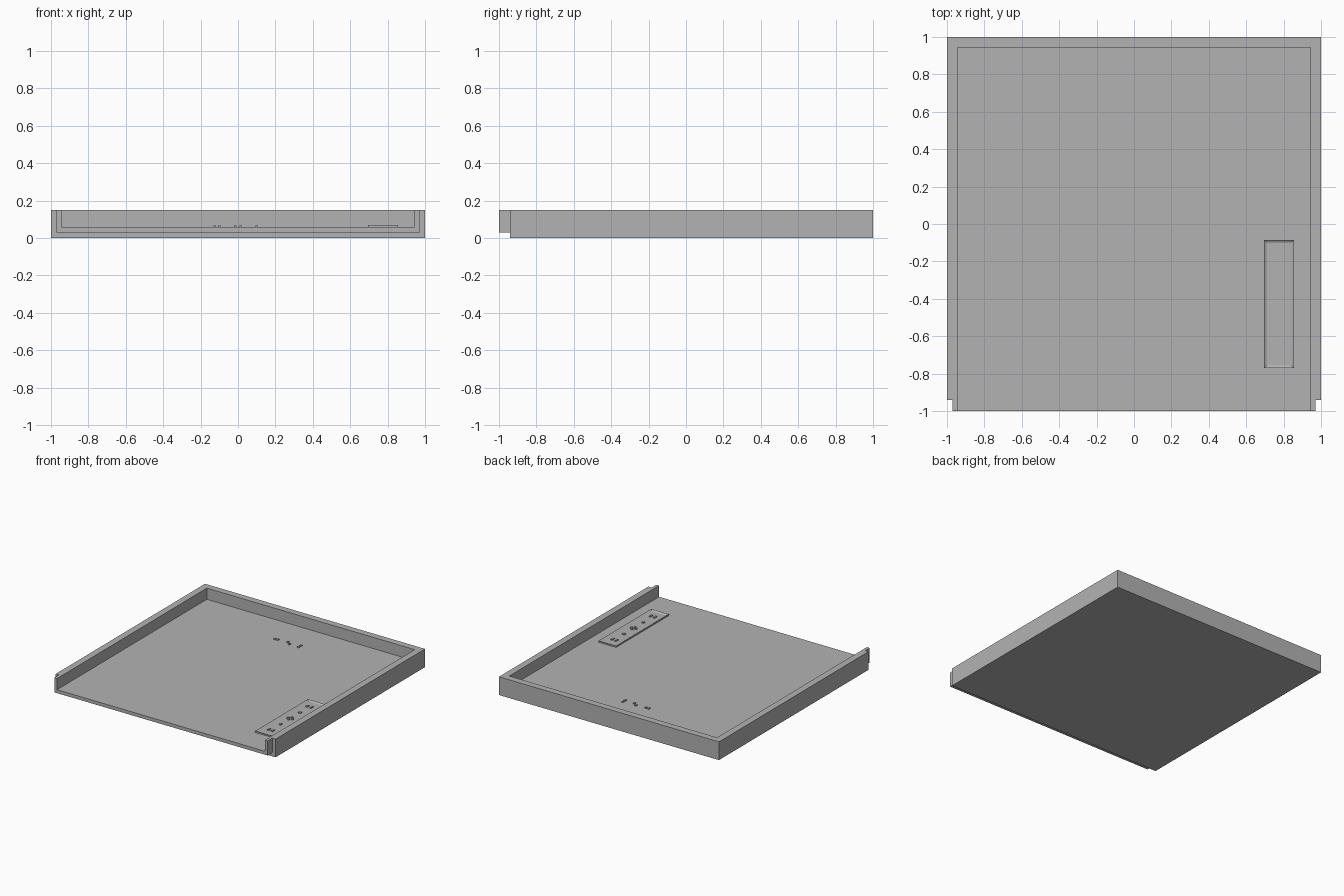
import bpy, bmesh

if "Cube" in bpy.data.objects:
    bpy.data.objects.remove(bpy.data.objects["Cube"])

grey = bpy.data.materials.new("mid_grey")
grey.diffuse_color = (0.45, 0.45, 0.45, 1)
grey.use_nodes = True
grey.node_tree.nodes["Principled BSDF"].inputs["Base Color"].default_value = grey.diffuse_color

FLOOR = 0.058


def add_box(bm, x0, x1, y0, y1, z0, z1):
    verts = bmesh.ops.create_cube(bm, size=1)["verts"]
    for v in verts:
        v.co.x = x1 if v.co.x > 0 else x0
        v.co.y = y1 if v.co.y > 0 else y0
        v.co.z = z1 if v.co.z > 0 else z0
    return verts


def finish(name, bm):
    mesh = bpy.data.meshes.new(name)
    bm.to_mesh(mesh)
    bm.free()
    mesh.materials.append(grey)
    obj = bpy.data.objects.new(name, mesh)
    bpy.context.collection.objects.link(obj)
    return obj


def boxes(name, *bounds):
    bm = bmesh.new()
    for b in bounds:
        add_box(bm, *b)
    return finish(name, bm)


def boolean(target, cutter, operation):
    mod = target.modifiers.new(cutter.name, "BOOLEAN")
    mod.object, mod.operation, mod.solver = cutter, operation, "EXACT"
    bpy.context.view_layer.objects.active = target
    bpy.ops.object.modifier_apply(modifier=mod.name)
    bpy.data.objects.remove(cutter)


# Tray: block with a narrower raised tongue at the front, hollowed from above
tray = boxes("tray", (-1, 1, -0.94, 1, 0, 0.15))
boolean(tray, boxes("front_tongue", (-0.97, 0.97, -1, -0.9, 0.03, 0.15)), "UNION")
boolean(tray, boxes("cavity", (-0.945, 0.945, -1.2, 0.945, FLOOR, 0.4)), "DIFFERENCE")

# Raised panel with a sunken centre
bm = bmesh.new()
add_box(bm, 0.695, 0.855, -0.77, -0.085, FLOOR - 0.01, 0.07)
bm.normal_update()
top = max(bm.faces, key=lambda f: f.calc_center_median().z)
bmesh.ops.inset_region(bm, faces=[top], thickness=0.02)
for v in top.verts:
    v.co.z = 0.061
finish("panel", bm)


def stud(x, y, sx, sy, base, top):
    return (x - sx / 2, x + sx / 2, y - sy / 2, y + sy / 2, base, top)


# Small studs along the panel: pairs at the ends, a plus in the middle
studs = []
for k in range(-2, 3):
    y = -0.428 + 0.125 * k
    if k in (-2, 2):
        for dx in (-0.018, 0.018):
            studs.append(stud(0.775 + dx, y, 0.014, 0.03, 0.055, 0.069))
    elif k == 0:
        for dx, dy in ((-0.02, 0), (0.02, 0), (0, -0.02), (0, 0.02)):
            studs.append(stud(0.775 + dx, y + dy, 0.016, 0.016, 0.055, 0.069))
    else:
        studs.append(stud(0.775, y, 0.02, 0.02, 0.055, 0.069))
boxes("panel_studs", *studs)

# Three small stud groups near the back of the floor
studs = [stud(x, 0.66 + dy, 0.014, 0.02, 0.05, 0.066)
         for x, dy in ((-0.125, 0), (-0.1, 0), (-0.015, 0.012),
                       (0.015, -0.012), (0.1, 0.014), (0.1, -0.014))]
boxes("floor_studs", *studs)
